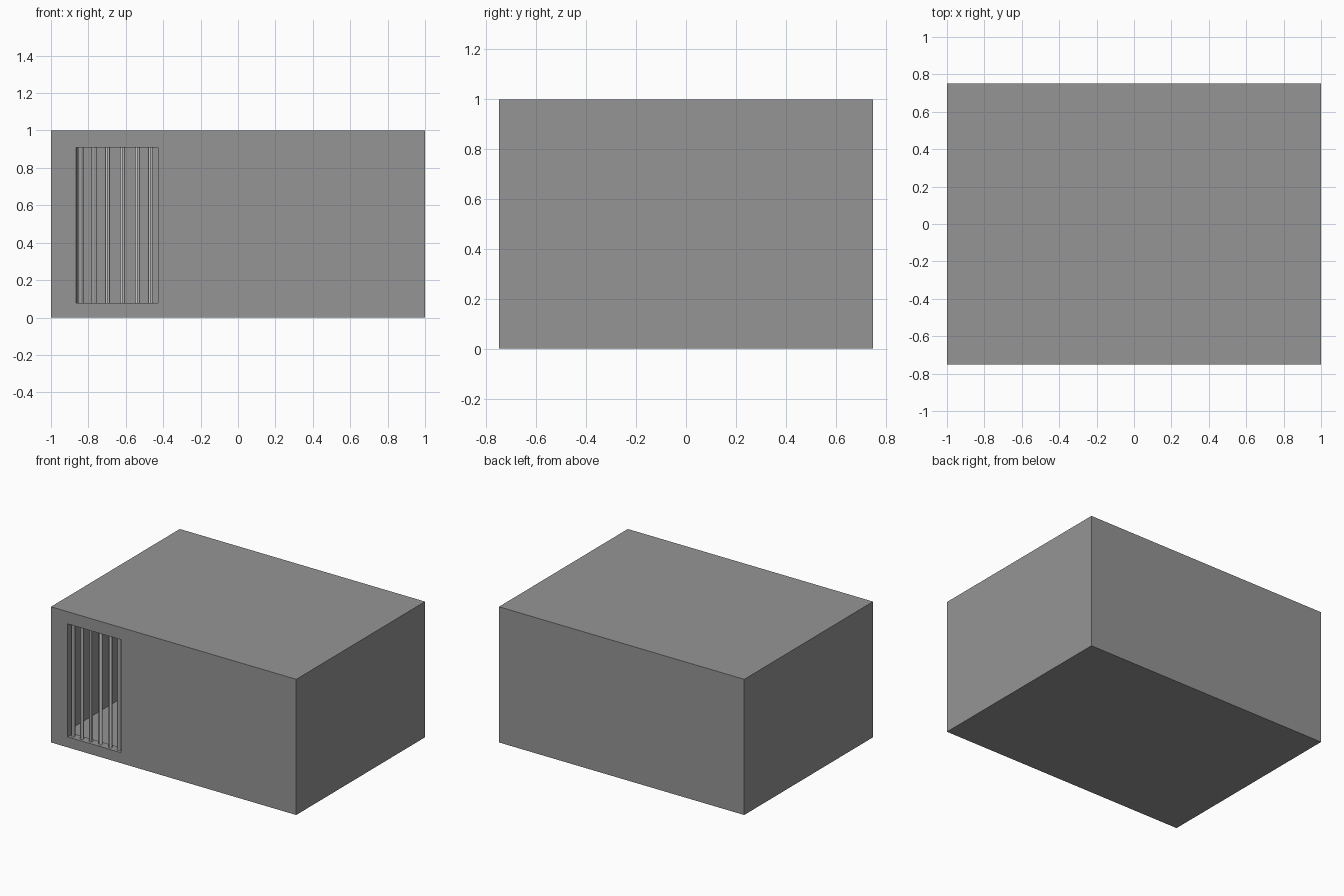
import bpy, bmesh
from mathutils import Vector

if "Cube" in bpy.data.objects:
    bpy.data.objects.remove(bpy.data.objects["Cube"])


def material(name, value):
    m = bpy.data.materials.new(name)
    m.diffuse_color = (value, value, value, 1)
    m.use_nodes = True
    m.node_tree.nodes["Principled BSDF"].inputs["Base Color"].default_value = m.diffuse_color
    return m


concrete = material("concrete grey", 0.30)
steel = material("pale steel", 0.60)


def link(name, bm, mat):
    bmesh.ops.recalc_face_normals(bm, faces=bm.faces)
    me = bpy.data.meshes.new(name)
    bm.to_mesh(me)
    bm.free()
    me.materials.append(mat)
    ob = bpy.data.objects.new(name, me)
    bpy.context.collection.objects.link(ob)
    return ob


def box(name, lo, hi, mat, taper=0.0):
    # taper moves the left side inward towards the back
    bm = bmesh.new()
    bmesh.ops.create_cube(bm, size=1)
    lo, hi = Vector(lo), Vector(hi)
    for v in bm.verts:
        back, left = v.co.y > 0, v.co.x < 0
        v.co = Vector([lo[i] + (v.co[i] + 0.5) * (hi[i] - lo[i]) for i in range(3)])
        if back and left:
            v.co.x += taper
    return link(name, bm, mat)


def cut(target, cutter):
    cutter.hide_render = True
    mod = target.modifiers.new("cut", 'BOOLEAN')
    mod.operation = 'DIFFERENCE'
    mod.solver = 'EXACT'
    mod.object = cutter
    bpy.context.view_layer.objects.active = target
    bpy.ops.object.modifier_apply(modifier=mod.name)
    bpy.data.objects.remove(cutter, do_unlink=True)


# Hollow cell with a doorway through the front wall
T = 0.065
cell = box("cell_walls", (-1, -0.75, 0), (1, 0.75, 1), concrete)
cut(cell, box("room_cutter", (-1 + T, -0.75 + T, T), (1 - T, 0.75 - T, 1 - T), concrete))
cut(cell, box("door_cutter", (-0.872, -0.80, 0.077), (-0.428, -0.64, 0.91), concrete, 0.02))

# Vertical door bars set in the middle of the wall thickness
for i, x in enumerate((-0.84, -0.77, -0.697, -0.617, -0.537, -0.467)):
    bm = bmesh.new()
    bmesh.ops.create_cone(bm, cap_ends=True, segments=12, radius1=0.013,
                          radius2=0.013, depth=0.835)
    bmesh.ops.translate(bm, verts=bm.verts, vec=(x, -0.718, 0.4935))
    bar = link(f"door_bar_{i + 1}", bm, steel)
    bpy.ops.object.select_all(action='DESELECT')
    bar.select_set(True)
    bpy.context.view_layer.objects.active = bar
    bpy.ops.object.shade_smooth_by_angle()
